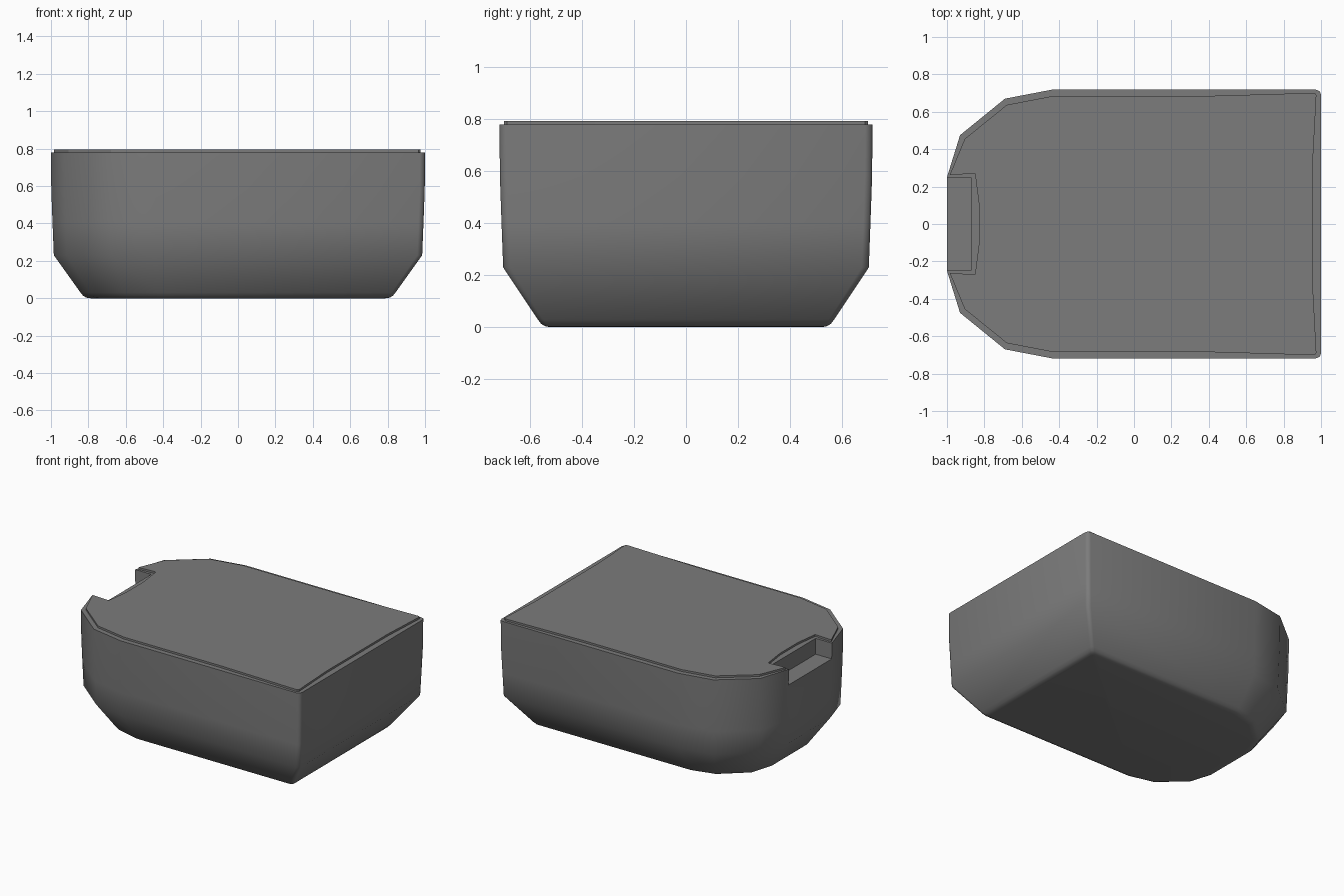
import bpy, bmesh
from math import radians

if "Cube" in bpy.data.objects:
    bpy.data.objects.remove(bpy.data.objects["Cube"])

# Dark grey plastic
grey = bpy.data.materials.new("dark_grey")
grey.diffuse_color = (.2, .2, .2, 1)
grey.use_nodes = True
grey.node_tree.nodes["Principled BSDF"].inputs["Base Color"].default_value = grey.diffuse_color


def mirrored(half):
    """Close a half outline (y > 0, running +x to -x) with its mirror image."""
    return half + [(x, -y) for x, y in reversed(half)]


def loft(name, rings):
    """Solid skin through rings of matching points, capped at both ends."""
    bm = bmesh.new()
    loops = [[bm.verts.new(p) for p in ring] for ring in rings]
    n = len(loops[0])
    for a, b in zip(loops, loops[1:]):
        for i in range(n):
            j = (i + 1) % n
            bm.faces.new((a[i], a[j], b[j], b[i]))
    bm.faces.new(loops[0])
    bm.faces.new(loops[-1])
    bmesh.ops.recalc_face_normals(bm, faces=bm.faces)
    mesh = bpy.data.meshes.new(name)
    bm.to_mesh(mesh)
    bm.free()
    mesh.materials.append(grey)
    ob = bpy.data.objects.new(name, mesh)
    bpy.context.collection.objects.link(ob)
    return ob


def activate(ob):
    bpy.ops.object.select_all(action='DESELECT')
    ob.select_set(True)
    bpy.context.view_layer.objects.active = ob


# Tub body: square at +x, faceted round at -x, tapering to a smaller base
top = mirrored([(1.0, .69), (.993, .71), (.973, .718), (-.44, .718),
                (-.69, .67), (-.93, .475), (-1.0, .25)])
base = mirrored([(.83, .54), (.823, .555), (.81, .56), (-.42, .56),
                 (-.60, .515), (-.78, .36), (-.83, .20)])
# (height, blend from top outline to base outline)
profile = [(.78, 0), (.58, .01), (.40, .05), (.23, .09),
           (.03, .93), (.012, 1.02), (.003, 1.12), (0, 1.25)]
rings = [[(tx + (bx - tx) * t, ty + (by - ty) * t, z)
          for (tx, ty), (bx, by) in zip(top, base)] for z, t in profile]
body = loft("body", rings)

# Rectangular notch in the rounded end
notch = mirrored([(-.87, .247), (-1.1, .247)])
cutter = loft("notch_cutter", [[(x, y, z) for x, y in notch] for z in (.665, .9)])
cutter.hide_render = True
mod = body.modifiers.new("notch", 'BOOLEAN')
mod.operation = 'DIFFERENCE'
mod.solver = 'EXACT'
mod.object = cutter
activate(body)
bpy.ops.object.modifier_apply(modifier=mod.name)
bpy.data.objects.remove(cutter, do_unlink=True)
bpy.ops.object.shade_smooth_by_angle(angle=radians(55))

# Thin raised lid, inset from the rim and cut out around the notch
lid_outline = mirrored([(.957, .35), (.975, .69), (.965, .701), (.34, .683),
                        (-.44, .683), (-.68, .637), (-.905, .455), (-.985, .262),
                        (-.85, .27), (-.828, .10)])
lid = loft("lid", [[(x, y, z) for x, y in lid_outline] for z in (.775, .794)])
